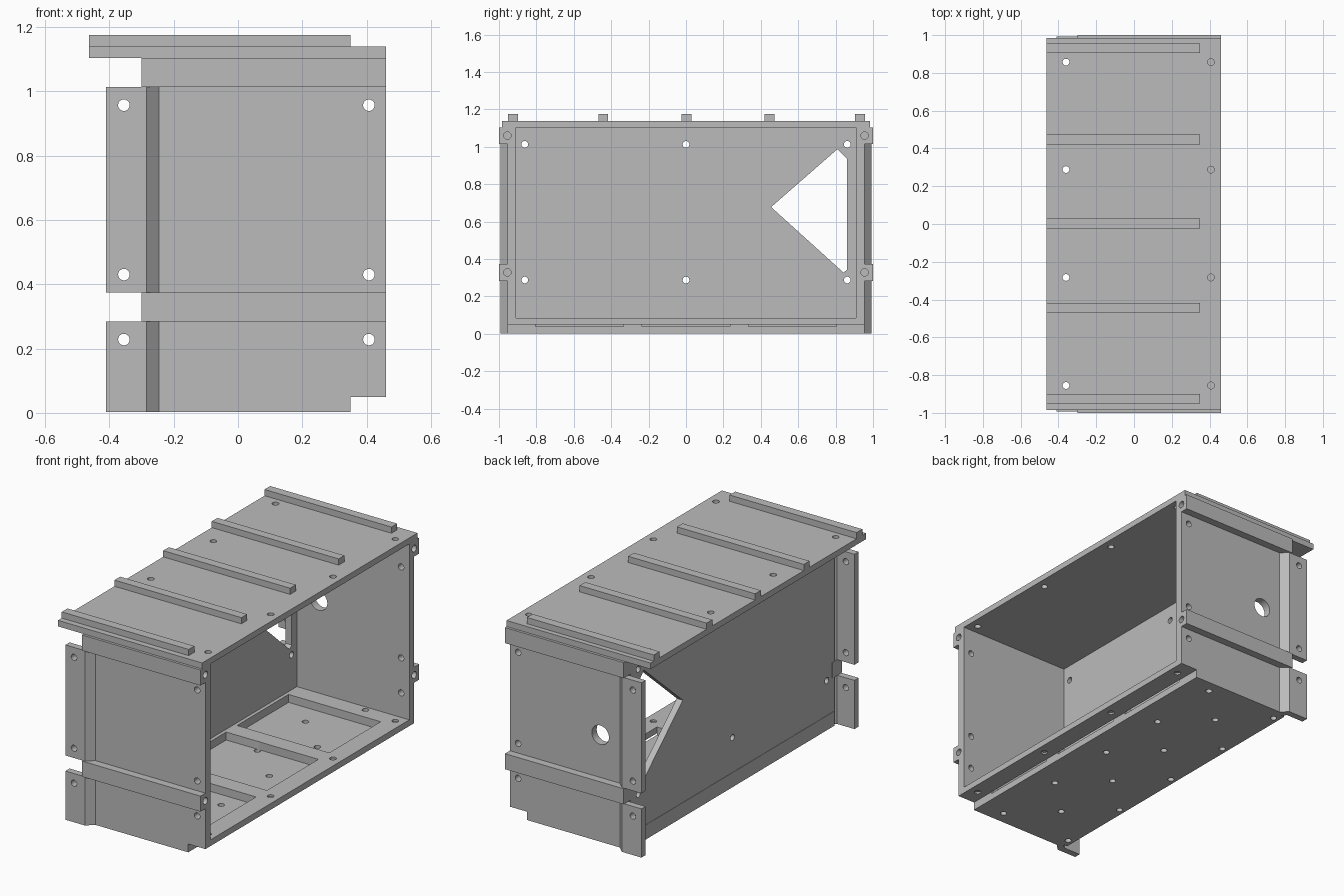
import bpy, bmesh, math
from mathutils import Vector

if "Cube" in bpy.data.objects:
    bpy.data.objects.remove(bpy.data.objects["Cube"])

grey = bpy.data.materials.new("plain grey")
grey.diffuse_color = (0.5, 0.5, 0.5, 1)
grey.use_nodes = True
grey.node_tree.nodes["Principled BSDF"].inputs["Base Color"].default_value = grey.diffuse_color


def extrude(bm, pts, axis, lo, hi):
    """Extrude a 2D outline along an axis; outline is (x,y), (x,z) or (y,z)."""
    def at(p, t):
        v = list(p)
        v.insert(axis, t)
        return bm.verts.new(v)
    a = [at(p, lo) for p in pts]
    b = [at(p, hi) for p in pts]
    bm.faces.new(a)
    bm.faces.new(b[::-1])
    for i in range(len(pts)):
        j = (i + 1) % len(pts)
        bm.faces.new((a[j], a[i], b[i], b[j]))


def make(name, prisms):
    bm = bmesh.new()
    for p in prisms:
        extrude(bm, *p)
    bmesh.ops.recalc_face_normals(bm, faces=bm.faces)
    me = bpy.data.meshes.new(name)
    bm.to_mesh(me)
    bm.free()
    me.materials.append(grey)
    ob = bpy.data.objects.new(name, me)
    bpy.context.collection.objects.link(ob)
    return ob


def box(x0, x1, y0, y1, z0, z1):
    return ([(x0, y0), (x1, y0), (x1, y1), (x0, y1)], 2, z0, z1)


def hole(u, v, axis, lo, hi, r=0.018, n=20):
    return ([(u + r * math.cos(2 * math.pi * i / n), v + r * math.sin(2 * math.pi * i / n))
             for i in range(n)], axis, lo, hi)


def cut(ob, prisms):
    cutter = make("cutter", prisms)
    cutter.hide_render = True
    m = ob.modifiers.new("cut", 'BOOLEAN')
    m.operation = 'DIFFERENCE'
    m.solver = 'EXACT'
    m.object = cutter
    bpy.context.view_layer.objects.active = ob
    bpy.ops.object.modifier_apply(modifier="cut")
    bpy.data.objects.remove(cutter)
    bpy.context.view_layer.objects.active = ob
    ob.select_set(True)
    bpy.ops.object.shade_smooth_by_angle(angle=math.radians(30))
    ob.select_set(False)


RIB_Y = (-0.925, -0.443, 0.003, 0.447, 0.93)
HOLE_Y = (-0.855, -0.283, 0.288, 0.857)

# Top board with mounting holes, and its cross ribs
top = make("top_panel", [box(-0.463, 0.46, -0.985, 0.985, 1.104, 1.139)])
cut(top, [hole(x, y, 2, 1.0, 1.2) for x in (-0.36, 0.407) for y in HOLE_Y])
for y in RIB_Y:
    make("top_rib", [box(-0.463, 0.35, y - 0.026, y + 0.026, 1.138, 1.175)])

# Floor: stepped section with three shallow pockets and screw holes
floor = make("floor_panel", [([(-0.3, 0.002), (0.35, 0.002), (0.35, 0.05), (0.46, 0.05),
                               (0.46, 0.086), (-0.3, 0.086)], 1, -0.93, 0.93)])
cut(floor, [box(-0.24, 0.35, y - 0.235, y + 0.235, 0.04, 0.2) for y in (-0.57, 0, 0.57)])
cut(floor, [hole(0.407, y, 2, lo, hi) for y in HOLE_Y for lo, hi in ((-0.1, 0.06), (0.075, 0.2))]
    + [hole(0.2, y, 2, -0.1, 0.2) for y in (-0.88, -0.44, 0, 0.44, 0.88)]
    + [hole(-0.03, y, 2, -0.1, 0.2) for y in (-0.66, -0.22, 0.22, 0.66)]
    + [hole(-0.265, y, 2, -0.1, 0.06) for y in (-0.88, -0.44, 0, 0.44, 0.88)])

# Back wall with the angled window and screw holes
back = make("back_wall", [box(-0.298, -0.26, -0.935, 0.935, 0.08, 1.105)])
cut(back, [([(0.455, 0.678), (0.81, 0.988), (0.862, 0.935), (0.862, 0.345), (0.843, 0.327)],
            0, -0.5, 0)]
    + [hole(y, z, 0, -0.5, 0) for y in (-0.862, 0, 0.862) for z in (0.288, 1.013)])

# Side walls: a panel with an outward flange, and two thicker bands
PROFILE = [(0.46, 0.955), (-0.245, 0.955), (-0.285, 0.993), (-0.41, 0.993),
           (-0.41, 0.955), (-0.3, 0.955), (-0.26, 0.91), (0.46, 0.91)]
for s, side in ((-1, "front"), (1, "rear")):
    prof = [(x, y * s) for x, y in PROFILE]
    lower = make(side + "_lower_side", [(prof, 2, 0.002, 0.284)])
    upper = make(side + "_upper_side", [(prof, 2, 0.374, 1.014)])
    lo, hi = sorted((0.8 * s, 1.1 * s))
    # notch under the open edge
    cut(lower, [box(0.35, 0.6, lo, hi, -0.1, 0.05)])
    cut(lower, [hole(x, 0.228, 1, lo, hi) for x in (-0.355, 0.407)])
    drills = [hole(x, z, 1, lo, hi) for x in (-0.355, 0.407) for z in (0.43, 0.957)]
    if s > 0:
        drills.append(hole(-0.12, 0.62, 1, lo, hi, 0.055, 32))
    cut(upper, drills)
    ya, yb = sorted((0.91 * s, 1.0 * s))
    for z0, z1, zh in ((0.284, 0.374, 0.329), (1.014, 1.104, 1.06)):
        band = make(side + "_side_band", [box(-0.3, 0.46, ya, yb, z0, z1)])
        cut(band, [hole(0.955 * s, zh, 0, 0.38, 0.6, 0.02)])
